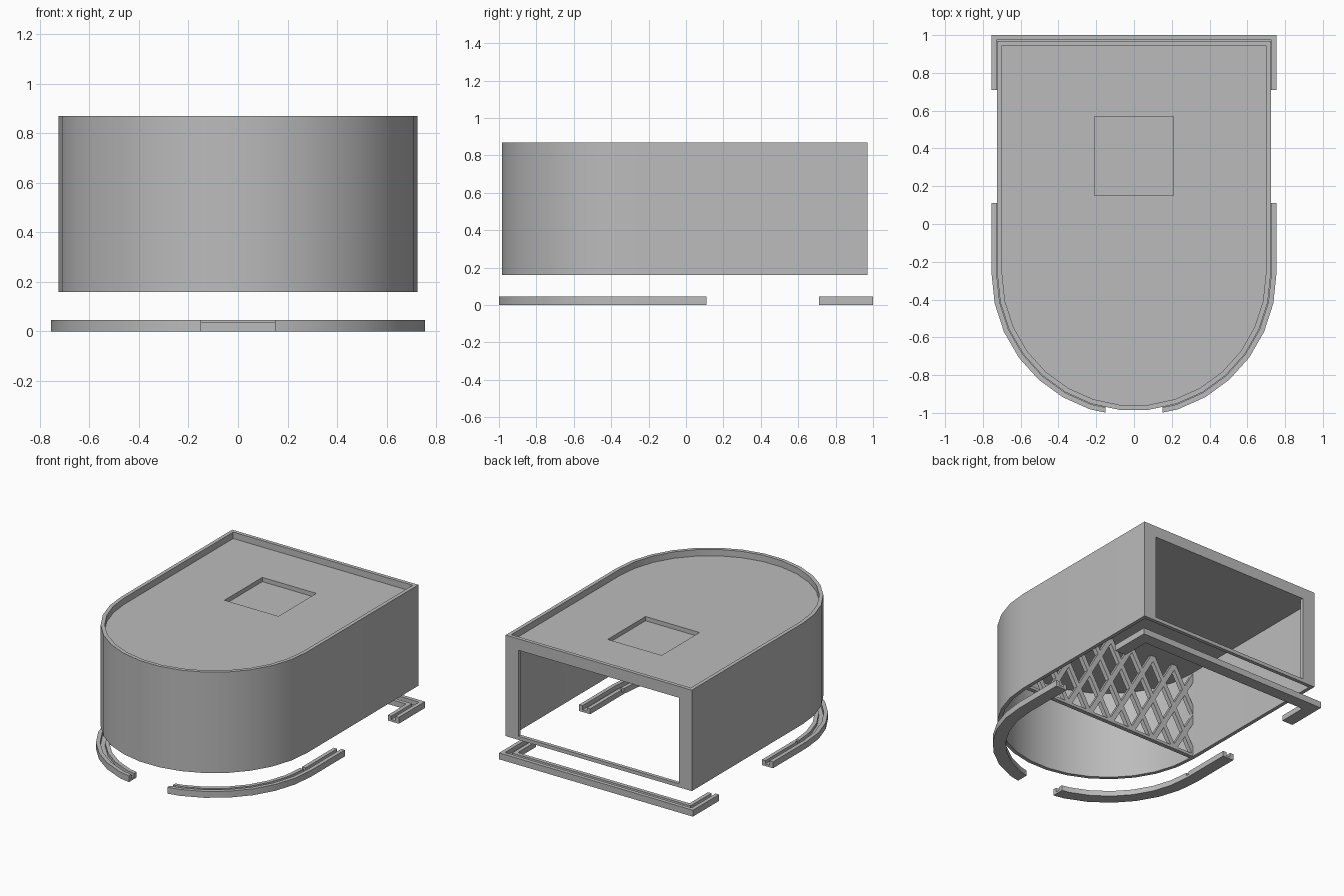
import bpy, bmesh, math
from mathutils import Vector

cube = bpy.data.objects.get("Cube")
if cube:
    bpy.data.objects.remove(cube, do_unlink=True)

GREY = (0.5, 0.5, 0.5, 1)
mat = bpy.data.materials.new("plain_grey")
mat.use_nodes = True
mat.diffuse_color = GREY
mat.node_tree.nodes["Principled BSDF"].inputs["Base Color"].default_value = GREY

HALF, BACK, ARC_Y = 0.754, 1.0, -0.264   # outermost D shape
BOTTOM, CEILING, DECK, TOP = 0.16, 0.79, 0.825, 0.87
IN_Y = BACK - 0.056


def outline(inset):
    """D-shaped plan: square back, half-round front."""
    r, back = HALF - inset, BACK - inset
    pts = [(r, back), (-r, back)]
    for i in range(16):
        a = math.pi + math.radians(12 * i)
        pts.append((r * math.cos(a), ARC_Y + r * math.sin(a)))
    return pts


def finish(name, bm):
    bmesh.ops.recalc_face_normals(bm, faces=bm.faces)
    mesh = bpy.data.meshes.new(name)
    bm.to_mesh(mesh)
    bm.free()
    mesh.materials.append(mat)
    ob = bpy.data.objects.new(name, mesh)
    bpy.context.collection.objects.link(ob)
    return ob


def sweep(name, profile):
    """Closed (inset, z) profile carried round the D shape."""
    bm = bmesh.new()
    loops = [[bm.verts.new((x, y, z)) for x, y in outline(inset)] for inset, z in profile]
    for k, a in enumerate(loops):
        b = loops[(k + 1) % len(loops)]
        for i in range(len(a)):
            j = (i + 1) % len(a)
            bm.faces.new((a[i], a[j], b[j], b[i]))
    return finish(name, bm)


def prism(bm, pts, direction):
    face = bm.faces.new([bm.verts.new(p) for p in pts])
    out = bmesh.ops.extrude_face_region(bm, geom=[face])["geom"]
    bmesh.ops.translate(bm, vec=direction, verts=[v for v in out if isinstance(v, bmesh.types.BMVert)])


def block(bm, x0, x1, y0, y1, z0, z1):
    prism(bm, [(x0, y0, z0), (x1, y0, z0), (x1, y1, z0), (x0, y1, z0)], (0, 0, z1 - z0))


def cut(ob, *boxes):
    for box in boxes:
        bm = bmesh.new()
        block(bm, *box)
        cutter = finish("cutter", bm)
        cutter.hide_render = True
        mod = ob.modifiers.new("cut", "BOOLEAN")
        mod.operation, mod.solver, mod.object = "DIFFERENCE", "EXACT", cutter
        bpy.context.view_layer.objects.active = ob
        bpy.ops.object.modifier_apply(modifier=mod.name)
        bpy.data.objects.remove(cutter, do_unlink=True)


# Outer wall with the rear opening
wall = sweep("outer_wall", [(0.03, BOTTOM), (0.03, TOP), (0.056, TOP), (0.056, BOTTOM)])
cut(wall, (-0.625, 0.625, 0.85, 1.1, BOTTOM + 0.025, CEILING))

# Recessed top deck with a square pocket
bm = bmesh.new()
prism(bm, [(x, y, CEILING) for x, y in outline(0.05)], (0, 0, DECK - CEILING))
deck = finish("top_deck", bm)
cut(deck, (-0.21, 0.21, 0.15, 0.57, DECK - 0.03, 1))

# Grooved base rail, interrupted at the front and on both sides
rail = sweep("base_rail", [(0, 0), (0, 0.045), (0.027, 0.045), (0.027, 0.015),
                           (0.059, 0.015), (0.059, 0.038), (0.086, 0.038), (0.086, 0)])
cut(rail, (-0.15, 0.15, -1.2, -0.8, -1, 1), (-1, 1, 0.11, 0.71, -1, 1))
for side in (-1, 1):
    cut(rail, (side * 0.68 - 0.03, side * 0.68 + 0.03, ARC_Y, ARC_Y + 0.02, 0.016, 1))

# Diagonal lattice screen across the inside
bm = bmesh.new()
reach, bar, pitch, depth = 0.7, 0.04, 0.18, 0.03
lean = (CEILING - BOTTOM) / math.tan(math.radians(60))
for way in (-1, 1):
    for i in range(-7, 8):
        part = bmesh.new()
        lo, hi = i * pitch - way * lean / 2, i * pitch + way * lean / 2
        prism(part, [(lo - bar / 2, ARC_Y, BOTTOM), (lo + bar / 2, ARC_Y, BOTTOM),
                     (hi + bar / 2, ARC_Y, CEILING), (hi - bar / 2, ARC_Y, CEILING)], (0, depth, 0))
        for side in (-1, 1):
            bmesh.ops.bisect_plane(part, geom=part.verts[:] + part.edges[:] + part.faces[:],
                                   plane_co=Vector((side * reach, 0, 0)),
                                   plane_no=Vector((side, 0, 0)), clear_outer=True)
            bmesh.ops.holes_fill(part, edges=part.edges[:])
        bmesh.ops.recalc_face_normals(part, faces=part.faces)
        temp = bpy.data.meshes.new("bar")
        part.to_mesh(temp)
        part.free()
        bm.from_mesh(temp)
        bpy.data.meshes.remove(temp)
block(bm, -reach, reach, ARC_Y, ARC_Y + depth, BOTTOM, BOTTOM + 0.02)
lattice = finish("lattice_screen", bm)

# Smooth rounded walls, crisp edges
bpy.ops.object.select_all(action="DESELECT")
for ob in (wall, deck, rail):
    ob.select_set(True)
bpy.context.view_layer.objects.active = wall
bpy.ops.object.shade_smooth_by_angle(angle=math.radians(30))
